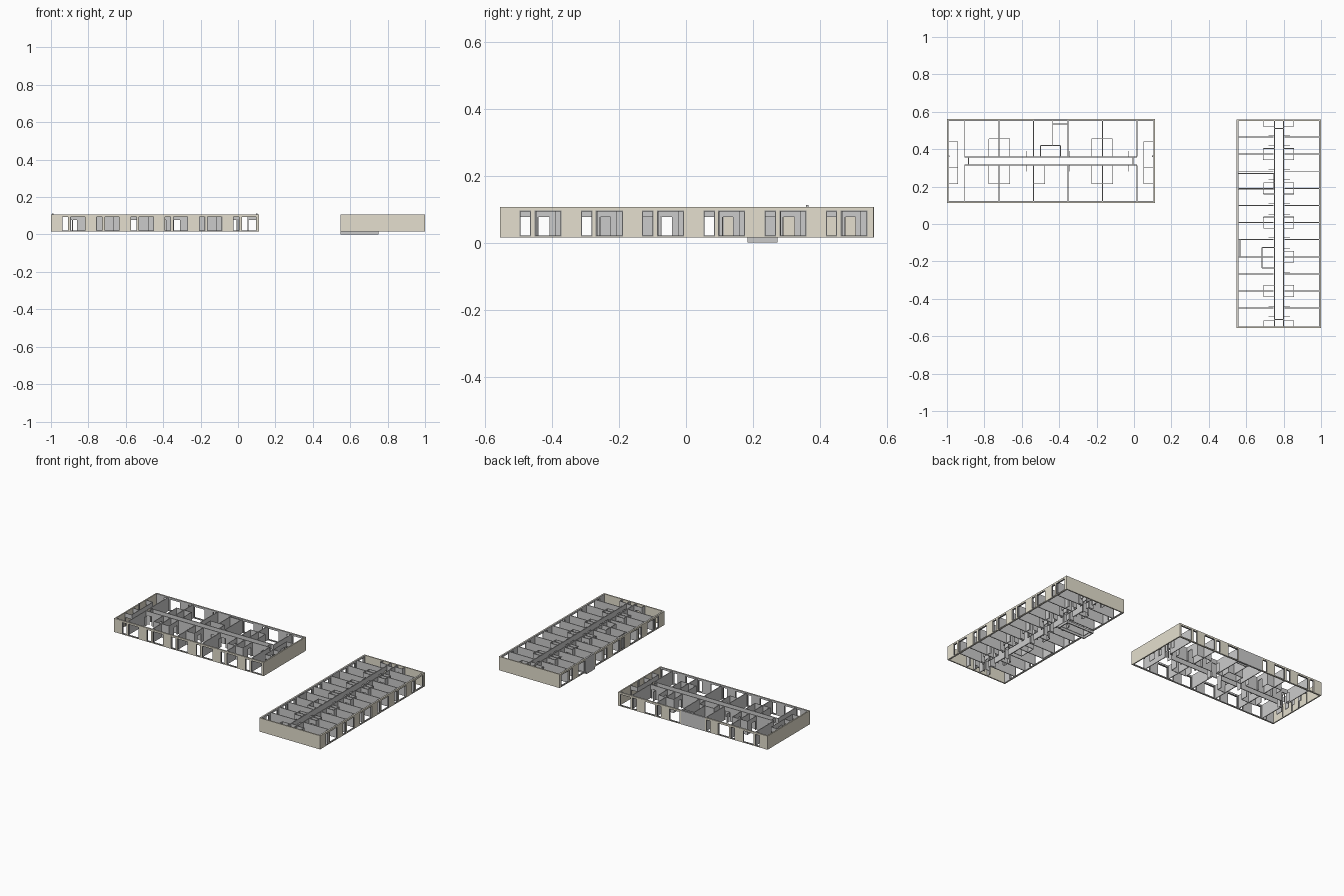
import bpy, bmesh
from mathutils import Matrix, Vector

if "Cube" in bpy.data.objects:
    bpy.data.objects.remove(bpy.data.objects["Cube"])

Z0, Z1, DOOR = 0.015, 0.107, 0.077
SILL, HEAD = 0.019, 0.097

def material(name, rgb):
    m = bpy.data.materials.new(name)
    m.diffuse_color = (*rgb, 1)
    m.use_nodes = True
    m.node_tree.nodes["Principled BSDF"].inputs["Base Color"].default_value = m.diffuse_color
    return m

BEIGE = material("beige_render", (0.78, 0.74, 0.62))
DARK = material("dark_frame", (0.3, 0.3, 0.3))

def box(bm, x0, x1, y0, y1, z0, z1):
    if min(x1 - x0, y1 - y0, z1 - z0) < 1e-5:
        return
    c = Vector((x0 + x1, y0 + y1, z0 + z1)) / 2
    s = Matrix.Diagonal((x1 - x0, y1 - y0, z1 - z0, 1))
    bmesh.ops.create_cube(bm, size=1, matrix=Matrix.Translation(c) @ s)

def bar(bm, axis, p, t, a, b, z0, z1):
    # box running along an axis, centred on p across it
    if axis == 'x':
        box(bm, a, b, p - t / 2, p + t / 2, z0, z1)
    else:
        box(bm, p - t / 2, p + t / 2, a, b, z0, z1)

def wall(bm, axis, p, a, b, holes=(), t=0.005, z0=Z0, z1=Z1):
    # wall split into piers, headers and sills around its openings
    at = a
    for h0, h1, s, h in sorted(holes):
        bar(bm, axis, p, t, at, h0, z0, z1)
        bar(bm, axis, p, t, h0, h1, h, z1)
        bar(bm, axis, p, t, h0, h1, z0, s)
        at = h1
    bar(bm, axis, p, t, at, b, z0, z1)

def finish(bm, name, mat=None):
    me = bpy.data.meshes.new(name)
    bm.to_mesh(me)
    bm.free()
    ob = bpy.data.objects.new(name, me)
    if mat:
        me.materials.append(mat)
    bpy.context.collection.objects.link(ob)
    return ob

def windows(start, skip=()):
    out = []
    for k in range(6):
        for kind, off, w in (('n', 0.059, 0.034), ('w', 0.103, 0.081)):
            if (kind, k) not in skip:
                a = start + off + 0.183 * k
                out.append((a, a + w, SILL, HEAD))
    return out

def facade(label, axis, p, inward, a, b, holes, blank=None):
    # beige outer skin, grey inner lining and dark window frames
    skin, lining, frames = bmesh.new(), bmesh.new(), bmesh.new()
    gaps = list(holes)
    if blank:
        gaps.append((*blank, Z0, Z1))
        panel = bmesh.new()
        bar(panel, axis, p + inward * 0.003, 0.006, *blank, Z0, Z1)
        finish(panel, label + "_stair_panel")
    wall(skin, axis, p + inward * 0.003, a, b, gaps, 0.006)
    wall(lining, axis, p + inward * 0.0085, a + 0.006, b - 0.006, holes, 0.005)
    for h0, h1, s, h in holes:
        q, t, f = p + inward * 0.0055, 0.009, 0.003
        bar(frames, axis, q, t, h0, h0 + f, s, h)
        bar(frames, axis, q, t, h1 - f, h1, s, h)
        bar(frames, axis, q, t, h0 + f, h1 - f, h - f, h)
        bar(frames, axis, q, t, h0 + f, h1 - f, s, s + 0.002)
    finish(skin, label + "_wall", BEIGE)
    finish(lining, label + "_lining")
    finish(frames, label + "_window_frames", DARK)

def end_wall(label, axis, p, inward, a, b):
    bm = bmesh.new()
    bar(bm, axis, p + inward * 0.004, 0.008, a, b, Z0, Z1)
    finish(bm, label, BEIGE)

def doorway(a, w=0.034):
    return (a, a + w, Z0, DOOR)

# ---------- Block A: long side along x ----------
AX0, AX1, AY0, AY1 = -1.0, 0.112, 0.112, 0.562
facade("block_a_front", 'x', AY0, 1, AX0, AX1, windows(AX0))
facade("block_a_back", 'x', AY1, -1, AX0, AX1,
       windows(AX0, {('w', 2), ('n', 3)}), (-0.535, -0.355))
end_wall("block_a_left_end", 'y', AX0, 1, AY0 + 0.006, AY1 - 0.006)
end_wall("block_a_right_end", 'y', AX1, -1, AY0 + 0.006, AY1 - 0.006)

PART_A = [-0.905 + 0.184 * i for i in range(6)]
bm = bmesh.new()
for x in PART_A:
    wall(bm, 'y', x, AY0 + 0.011, 0.313)
    wall(bm, 'y', x, 0.36, AY1 - 0.011)
finish(bm, "block_a_partitions")

# corridor walls with doorways
bm, leaves = bmesh.new(), bmesh.new()
doors_a = [-0.895, -0.578, -0.345, -0.03]
for y, s in ((0.315, -1), (0.358, 1)):
    mid = [-0.42] if s < 0 else []
    wall(bm, 'x', y, -0.905, 0.015, [doorway(d) for d in doors_a + mid])
    for d in doors_a:
        lo, hi = sorted((y + s * 0.003, y + s * 0.033))
        bar(leaves, 'y', d + 0.002, 0.002, lo, hi, Z0, DOOR)
for x in (-0.885, -0.005):
    wall(bm, 'y', x, 0.315, 0.358, [doorway(0.32)], 0.004)
finish(bm, "block_a_corridor_walls")
finish(leaves, "block_a_door_leaves")

# bathrooms either side of the partitions
bm = bmesh.new()
for x0, x1 in ((-0.776, -0.664), (-0.226, -0.114)):
    c = (x0 + x1) / 2
    for near, far in ((0.315, 0.215), (0.358, 0.455)):
        lo, hi = sorted((near, far))
        d = lo + 0.05 if near > far else lo + 0.015
        for x in (x0, x1):
            wall(bm, 'y', x, lo, hi, [doorway(d)], 0.003)
        wall(bm, 'x', far, x0, x1, (), 0.003)
wall(bm, 'y', -0.477, 0.215, 0.315, [doorway(0.25)], 0.003)
wall(bm, 'x', 0.215, -0.535, -0.477, (), 0.003)
for xw, xo, xi in ((-0.942, -0.99, -0.942), (0.053, 0.053, 0.102)):
    wall(bm, 'y', xw, 0.215, 0.44, [doorway(0.26), doorway(0.325), doorway(0.38)], 0.003)
    for y in (0.215, 0.30, 0.44):
        wall(bm, 'x', y, xo, xi, [doorway(xo + 0.004, 0.04)], 0.003)
finish(bm, "block_a_bathrooms")

# stair enclosure
bm = bmesh.new()
for x in (-0.5, -0.393):
    wall(bm, 'y', x, 0.358, 0.42, (), 0.004)
wall(bm, 'x', 0.42, -0.5, -0.393, (), 0.004)
wall(bm, 'y', -0.435, 0.42, 0.551, (), 0.004)
wall(bm, 'x', 0.535, -0.435, -0.355, (), 0.004)
finish(bm, "block_a_stair_core")
bm = bmesh.new()
for x in (-0.99, 0.1):
    box(bm, x - 0.004, x + 0.004, 0.358, 0.366, Z0, 0.113)
finish(bm, "block_a_pipes")

# ---------- Block B: long side along y ----------
BX0, BX1, BY0, BY1 = 0.548, 1.0, -0.556, 0.56
facade("block_b_left", 'y', BX0, 1, BY0, BY1, windows(BY0, {('n', 4)}), (0.19, 0.283))
facade("block_b_right", 'y', BX1, -1, BY0, BY1, windows(BY0))
end_wall("block_b_front_end", 'x', BY0, 1, BX0 + 0.006, BX1 - 0.006)
end_wall("block_b_back_end", 'x', BY1, -1, BX0 + 0.006, BX1 - 0.006)

PART_B = [-0.45 + 0.0915 * i for i in range(11)]
CL, CR = 0.752, 0.8
bm = bmesh.new()
for y in PART_B:
    wall(bm, 'x', y, BX0 + 0.011, CL - 0.005)
    wall(bm, 'x', y, CR + 0.005, BX1 - 0.011)
finish(bm, "block_b_partitions")

# corridor walls, doors in pairs beside every other partition
bm, leaves = bmesh.new(), bmesh.new()
for x, s in ((CL, -1), (CR, 1)):
    starts = []
    for y in PART_B[::2]:
        starts += [y - 0.048, y + 0.008]
    if s < 0:
        starts = [d for d in starts if not -0.265 < d < -0.09]
    wall(bm, 'y', x, BY0 + 0.008, BY1 - 0.008, [doorway(d) for d in starts])
    for d in starts:
        lo, hi = sorted((x + s * 0.003, x + s * 0.033))
        bar(leaves, 'x', d + 0.002, 0.002, lo, hi, Z0, DOOR)
for y in (-0.51, 0.51):
    wall(bm, 'x', y, CL, CR, [doorway(0.759)], 0.004)
finish(bm, "block_b_corridor_walls")
finish(leaves, "block_b_door_leaves")

# small bathrooms around the other partitions and at both ends
bm = bmesh.new()
for y in [BY0 + 0.008] + PART_B[1::2] + [BY1 - 0.008]:
    lo, hi = max(y - 0.03, BY0 + 0.008), min(y + 0.03, BY1 - 0.008)
    for near, far in ((CL, 0.692), (CR, 0.855)):
        if near == CL and (-0.2 < y < -0.15):
            continue
        wall(bm, 'y', far, lo, hi, (), 0.003)
        a, b = sorted((near, far))
        for e in (lo, hi):
            if BY0 + 0.02 < e < BY1 - 0.02:
                wall(bm, 'x', e, a, b, [doorway(a + 0.012)], 0.003)
finish(bm, "block_b_bathrooms")

# lift shaft and store
bm = bmesh.new()
wall(bm, 'y', 0.685, -0.235, -0.125, (), 0.004)
for y in (-0.235, -0.125):
    wall(bm, 'x', y, 0.685, CL, (), 0.004)
wall(bm, 'y', 0.567, -0.176, -0.085, (), 0.004)
finish(bm, "block_b_lift_core")

# entrance room foundation walls reaching the ground
bm = bmesh.new()
for y in (0.187, 0.27):
    wall(bm, 'x', y, BX0, CL, (), 0.007, 0, Z0)
for x in (BX0 + 0.003, CL - 0.003):
    wall(bm, 'y', x, 0.19, 0.267, (), 0.006, 0, Z0)
finish(bm, "entrance_foundation")
